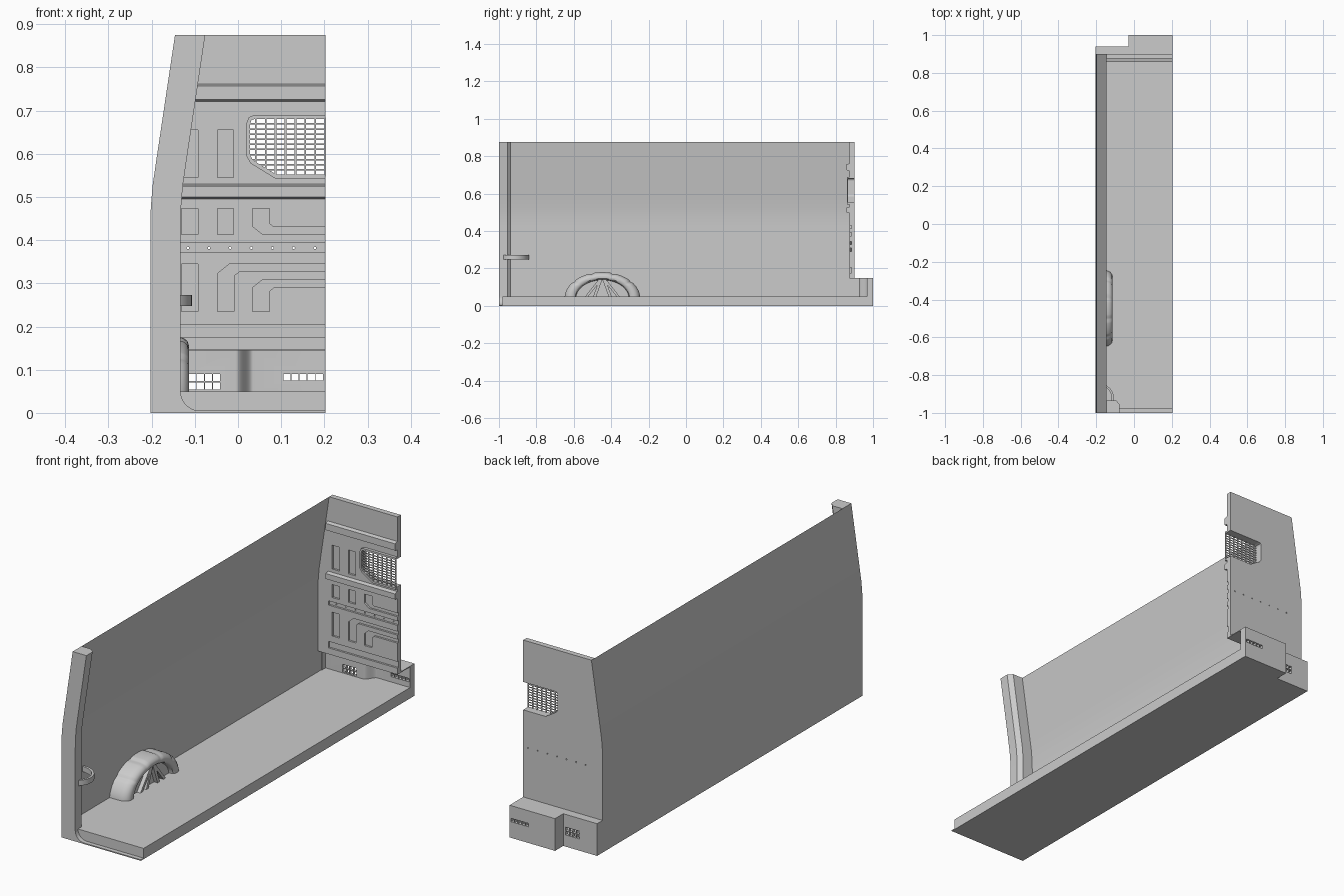
import bpy, bmesh, math

if "Cube" in bpy.data.objects:
    bpy.data.objects.remove(bpy.data.objects["Cube"])

AX = {'x': lambda u, v, w: (w, u, v), 'y': lambda u, v, w: (u, w, v), 'z': lambda u, v, w: (u, v, w)}


def finish(name, bm):
    bmesh.ops.recalc_face_normals(bm, faces=bm.faces)
    me = bpy.data.meshes.new(name)
    bm.to_mesh(me)
    bm.free()
    ob = bpy.data.objects.new(name, me)
    bpy.context.collection.objects.link(ob)
    return ob


def loft(name, rings, closed=True, caps=True):
    bm = bmesh.new()
    vs = [[bm.verts.new(p) for p in r] for r in rings]
    n = len(vs[0])
    for a, b in zip(vs, vs[1:]):
        for i in range(n if closed else n - 1):
            j = (i + 1) % n
            bm.faces.new((a[i], a[j], b[j], b[i]))
    if caps:
        bm.faces.new(vs[0])
        bm.faces.new(vs[-1])
    return finish(name, bm)


def prisms(name, polys, axis, a, b):
    """Extrude one or more 2D outlines along an axis into one mesh."""
    bm = bmesh.new()
    for poly in polys:
        lo = [bm.verts.new(AX[axis](u, v, a)) for u, v in poly]
        hi = [bm.verts.new(AX[axis](u, v, b)) for u, v in poly]
        bm.faces.new(lo)
        bm.faces.new(hi)
        for i in range(len(poly)):
            j = (i + 1) % len(poly)
            bm.faces.new((lo[i], lo[j], hi[j], hi[i]))
    return finish(name, bm)


def rect(u0, u1, v0, v1):
    return [(u0, v0), (u1, v0), (u1, v1), (u0, v1)]


def activate(ob):
    bpy.ops.object.select_all(action='DESELECT')
    ob.select_set(True)
    bpy.context.view_layer.objects.active = ob


def cut(ob, polys, a, b):
    c = prisms("cutter", polys, 'y', a, b)
    c.hide_render = True
    m = ob.modifiers.new("cut", 'BOOLEAN')
    m.operation, m.solver, m.object = 'DIFFERENCE', 'EXACT', c
    activate(ob)
    bpy.ops.object.modifier_apply(modifier=m.name)
    bpy.data.objects.remove(c, do_unlink=True)


def smooth(ob, deg=35):
    activate(ob)
    bpy.ops.object.shade_smooth_by_angle(angle=math.radians(deg))


R = 0.203
SIDE = [(-R, 0), (-R, 0.43), (-0.202, 0.475), (-0.198, 0.525), (-0.190, 0.58), (-0.146, 0.875)]

# Side wall: thin sheet following the body curve
wall = loft("side_wall", [[(x, y, z) for x, z in SIDE] for y in (-1, 0.9)], closed=False, caps=False)
smooth(wall)

# Rear door pillar with chamfered inner edge
pillar = loft("door_pillar", [[(x + d, y, z) for d, y in
              [(0, -1), (0.07, -1), (0.07, -0.955), (0.052, -0.935), (0, -0.935)]] for x, z in SIDE])
smooth(pillar, 20)

# Sill with rounded corner into the pillar
arc = [(-0.088 - 0.045 * math.sin(t), 0.05 - 0.045 * math.cos(t))
       for t in [math.pi / 2 * i / 8 for i in range(9)]]
prisms("door_sill", [[(-0.14, 0.05), (-0.14, 0), (R, 0), (R, 0.005)] + arc], 'y', -1, -0.98)

# Floor slab with stepped far end
STEP = [(R, 1), (-0.03, 1), (-0.03, 0.94), (-R, 0.94)]
prisms("floor", [[(-R, -0.98), (R, -0.98)] + STEP], 'z', 0, 0.05)

# Footwell wall with an S-curve between its two depths, and vent slots
curve = [(-0.005 + 0.04 * i / 12, 0.9465 - 0.0215 * math.cos(math.pi * i / 12)) for i in range(13)]
foot = prisms("footwell_wall", [STEP + [(-R, 0.925)] + curve + [(R, 0.968)]], 'z', 0.05, 0.146)
vents = [rect(-0.113 + 0.0183 * i, -0.0967 + 0.0183 * i, z, z + 0.0165)
         for i in range(4) for z in (0.054, 0.0735)]
vents += [rect(0.105 + 0.0187 * i, 0.1217 + 0.0187 * i, 0.0745, 0.0905) for i in range(5)]
cut(foot, vents, 0.85, 1.1)
smooth(foot)
prisms("footwell_lid", [STEP + [(-R, 0.88), (R, 0.88)]], 'z', 0.145, 0.149)
prisms("footwell_side", [rect(0.9, 0.93, 0.05, 0.146)], 'x', -R, -R + 0.003)

# Bulkhead panel
bulk = prisms("bulkhead", [[(R, 0.146), (-R, 0.146)] + SIDE[1:] + [(R, 0.875)]], 'y', 0.875, 0.9)
E = 0.21
recesses = [rect(x, x + 0.038, z0, z1) for x in (-0.131, -0.048)
            for z0, z1 in ((0.545, 0.655), (0.413, 0.473))]
recesses += [
    rect(-0.131, -0.093, 0.235, 0.345),
    [(0.034, 0.473), (0.034, 0.432), (0.058, 0.413), (E, 0.413), (E, 0.43), (0.083, 0.43),
     (0.073, 0.438), (0.073, 0.473)],
    [(-0.048, 0.235), (-0.048, 0.322), (-0.02, 0.345), (E, 0.345), (E, 0.328), (0.004, 0.328),
     (-0.009, 0.318), (-0.009, 0.235)],
    [(0.034, 0.235), (0.034, 0.29), (0.056, 0.308), (E, 0.308), (E, 0.291), (0.084, 0.291),
     (0.073, 0.282), (0.073, 0.235)],
    rect(-0.15, E, 0.373, 0.393),
    rect(-0.15, E, 0.175, 0.205)]
cut(bulk, recesses, 0.86, 0.884)
cut(bulk, [[(-0.116 + 0.049 * k + 0.003 * math.cos(math.pi * i / 4), 0.382 + 0.003 * math.sin(math.pi * i / 4))
            for i in range(8)] for k in range(7)], 0.86, 0.95)
cut(bulk, [[(0.022, 0.672), (0.026, 0.684), (0.038, 0.688), (E, 0.688), (E, 0.545),
            (0.086, 0.545), (0.03, 0.58), (0.022, 0.594)]], 0.85, 0.95)

# Horizontal stiffening ribs
for i, (z0, z1) in enumerate(((0.720, 0.763), (0.494, 0.531))):
    prisms(f"bulkhead_rib_{i + 1}", [[(0.88, z0), (0.858, z0 + 0.006), (0.858, z1 - 0.006), (0.88, z1)]],
           'x', -0.152, R)

# Window surround, open at the cut edge
prisms("window_frame", [[(R, 0.69), (0.038, 0.69), (0.025, 0.685), (0.02, 0.672), (0.02, 0.594),
                         (0.029, 0.578), (0.086, 0.543), (R, 0.543),
                         (R, 0.552), (0.089, 0.552), (0.035, 0.585), (0.028, 0.597),
                         (0.028, 0.67), (0.031, 0.678), (0.04, 0.681), (R, 0.681)]], 'y', 0.861, 0.9)

# Window grille bars, clipped to the chamfered corner
bars = []
for i in range(8):
    x = 0.041 + 0.023 * i
    z0 = 0.548 + max(0, 0.088 - x) * 0.61
    bars.append(rect(x - 0.002, x + 0.002, z0, 0.684))
prisms("grille_uprights", bars, 'y', 0.863, 0.867)
bars = []
for i in range(10):
    z = 0.563 + 0.0118 * i
    x0 = 0.025 + max(0, 0.585 - z) / 0.61
    bars.append(rect(x0, R, z - 0.0018, z + 0.0018))
prisms("grille_crossbars", bars, 'y', 0.8635, 0.8665)

# Wheel arch: half-ellipse sections stepping inwards, with shallow segment grooves
rings = []
for x, s in [(-R, 1), (-0.15, 1), (-0.137, 0.985), (-0.125, 0.95), (-0.117, 0.9), (-0.114, 0.84),
             (-0.115, 0.76), (-0.121, 0.72), (-0.14, 0.70)]:
    ring = []
    for i in range(61):
        t = math.pi * i / 60
        k = s - (0.025 if i in (13, 14, 24, 25, 35, 36, 46, 47) and s > 0.8 else 0)
        ring.append((x, -0.447 + 0.202 * k * math.cos(t), 0.04 + 0.14 * k * math.sin(t)))
    rings.append(ring)
smooth(loft("wheel_arch", rings), 40)

# Braces inside the arch
for i, (top, bot) in enumerate(((-0.458, -0.535), (-0.436, -0.359), (-0.455, -0.49), (-0.439, -0.404))):
    prisms(f"arch_brace_{i + 1}", [[(top - 0.008, 0.142), (bot - 0.008, 0.045),
                                    (bot + 0.008, 0.045), (top + 0.008, 0.142)]], 'x', -0.142, -0.122)

# Grab handle looping from pillar to wall
loop = [[(-0.2 + (0.093 - d) * math.sin(t), -0.92 + (0.08 - d) * math.cos(t))
         for t in [math.pi * i / 24 for i in range(25)]] for d in (0, 0.011)]
smooth(prisms("grab_handle", [loop[0] + loop[1][::-1]], 'z', 0.248, 0.273))
